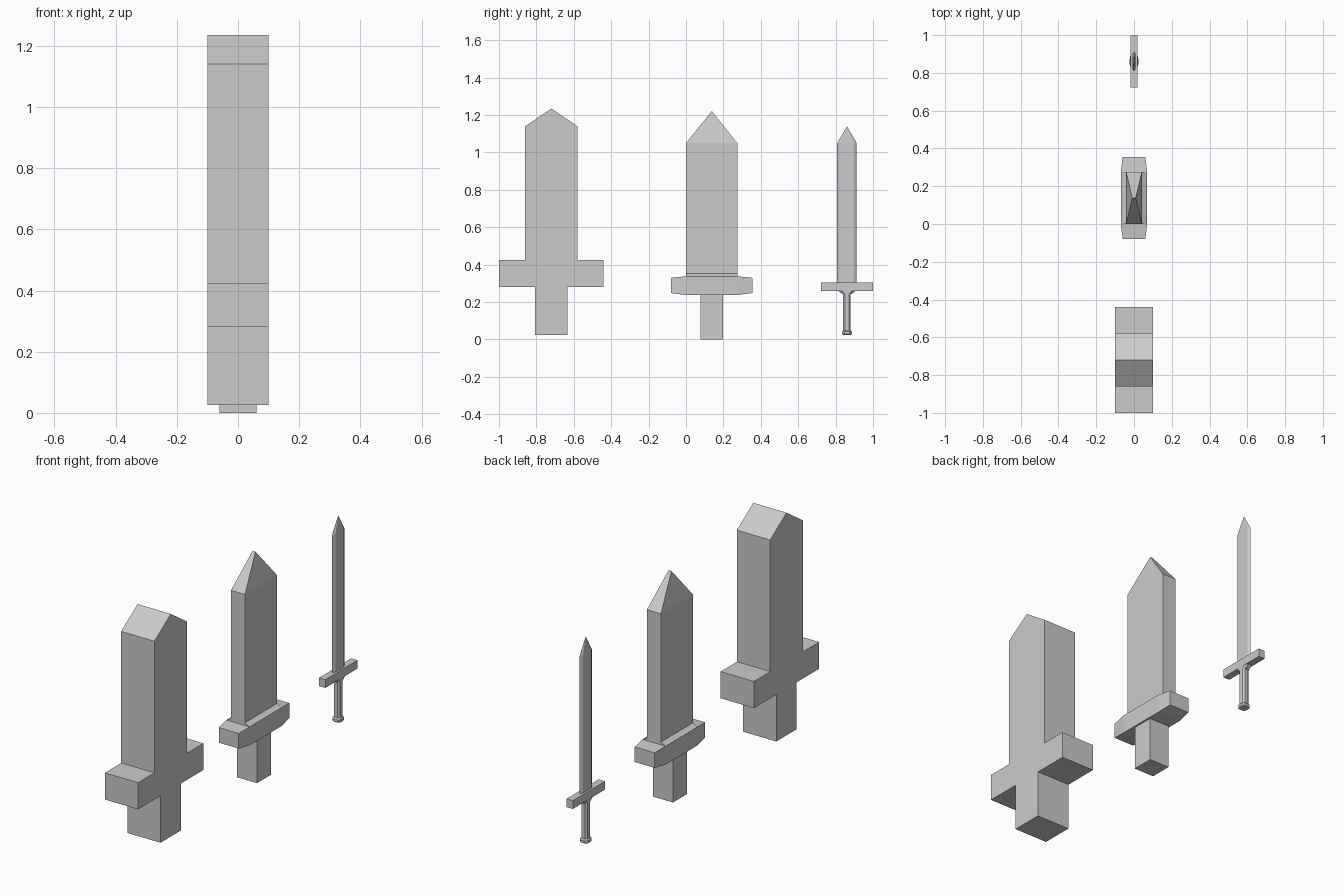
import bpy
import bmesh

if "Cube" in bpy.data.objects:
    bpy.data.objects.remove(bpy.data.objects["Cube"])


def loft(name, rings):
    """Skin a closed solid through rings that share a point count."""
    bm = bmesh.new()
    loops = [[bm.verts.new(p) for p in ring] for ring in rings]
    n = len(loops[0])
    for a, b in zip(loops, loops[1:]):
        for i in range(n):
            j = (i + 1) % n
            bm.faces.new((a[i], a[j], b[j], b[i]))
    bm.faces.new(loops[0][::-1])
    bm.faces.new(loops[-1])
    bmesh.ops.remove_doubles(bm, verts=bm.verts, dist=1e-5)
    bmesh.ops.recalc_face_normals(bm, faces=bm.faces)
    mesh = bpy.data.meshes.new(name)
    bm.to_mesh(mesh)
    bm.free()
    obj = bpy.data.objects.new(name, mesh)
    bpy.context.collection.objects.link(obj)
    return obj


def rect(hx, cy, hy, z):
    """Horizontal rectangle with half sizes hx and hy."""
    return [(-hx, cy - hy, z), (hx, cy - hy, z), (hx, cy + hy, z), (-hx, cy + hy, z)]


def hexagon(hx, cy, flat, hy, z):
    """Flat-sided hexagon with sharp edges at cy - hy and cy + hy."""
    return [(0, cy - hy, z), (hx, cy - flat, z), (hx, cy + flat, z),
            (0, cy + hy, z), (-hx, cy + flat, z), (-hx, cy - flat, z)]


def octagon(hx, cy, hy, z, k=0.55):
    """Rectangle with cut corners."""
    pts = [(-k, -1), (k, -1), (1, -k), (1, k), (k, 1), (-k, 1), (-1, k), (-1, -k)]
    return [(hx * x, cy + hy * y, z) for x, y in pts]


# Large sword: one flat silhouette with thickness
half = [(0.0875, 0.025), (0.0875, 0.28), (0.28, 0.28), (0.28, 0.425),
        (0.14, 0.425), (0.14, 1.14)]
outline = half + [(0, 1.235)] + [(-y, z) for y, z in reversed(half)]
loft("large_sword", [[(x, y - 0.72, z) for y, z in outline] for x in (-0.1, 0.1)])

# Medium sword: grip, tapered guard, sloped collar and wedge-tipped blade
C = 0.1375
loft("medium_grip", [rect(0.06, C, 0.06, 0), rect(0.06, C, 0.06, 0.245)])
sections = [(-0.217, 0.06, 0.248, 0.33), (-0.1375, 0.07, 0.238, 0.338),
            (0.1375, 0.07, 0.238, 0.338), (0.217, 0.06, 0.248, 0.33)]
loft("medium_guard", [[(-w, C + y, lo), (w, C + y, lo), (w, C + y, hi), (-w, C + y, hi)]
                      for y, w, lo, hi in sections])
loft("medium_collar", [rect(0.07, C, 0.1375, 0.337), rect(0.042, C, 0.1375, 0.353)])
loft("medium_blade", [rect(0.042, C, 0.1375, 0.35), rect(0.042, C, 0.1375, 1.05),
                      rect(0.009, C, 0.001, 1.22)])

# Small sword: pommel, grip, guard with lower collar and bevelled blade
C = 0.8605
loft("small_pommel", [octagon(0.021, C, 0.021, 0.025), octagon(0.025, C, 0.026, 0.03),
                      octagon(0.025, C, 0.026, 0.042), octagon(0.02, C, 0.02, 0.048)])
loft("small_grip", [octagon(0.019, C, 0.02, 0.045), octagon(0.019, C, 0.02, 0.262)])
loft("small_guard_collar", [octagon(0.019, C, 0.025, 0.244), octagon(0.02, C, 0.05, 0.262)])
loft("small_guard", [rect(0.019, C, 0.1385, 0.26), rect(0.019, C, 0.1385, 0.305)])
loft("small_blade", [hexagon(0.009, C, 0.038, 0.052, 0.304),
                     hexagon(0.009, C, 0.038, 0.052, 1.05),
                     hexagon(0, C, 0, 0, 1.14)])
